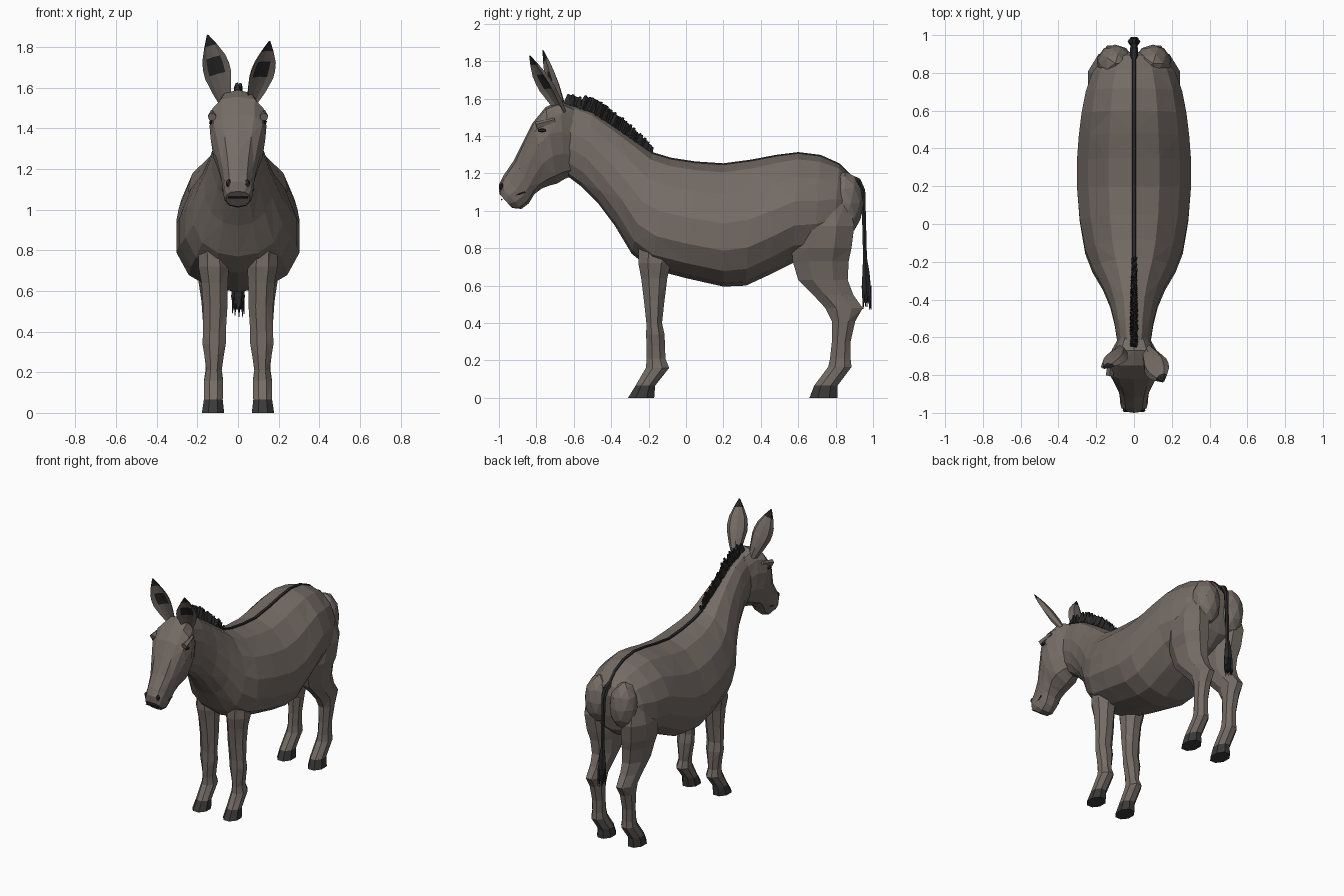
import bpy, bmesh, math, random
from mathutils import Vector, Matrix

random.seed(4)
if "Cube" in bpy.data.objects:
    bpy.data.objects.remove(bpy.data.objects["Cube"])


def material(name, color):
    m = bpy.data.materials.new(name)
    m.use_nodes = True
    m.diffuse_color = (*color, 1)
    m.node_tree.nodes["Principled BSDF"].inputs["Base Color"].default_value = (*color, 1)
    return m


COAT = material("grey brown coat", (0.175, 0.148, 0.13))
DARK = material("dark hair", (0.022, 0.021, 0.021))
HOOF = material("hoof grey", (0.042, 0.04, 0.039))


def finish(name, bm, mats, rule=None):
    bmesh.ops.recalc_face_normals(bm, faces=bm.faces)
    if rule:
        for f in bm.faces:
            f.material_index = rule(f)
    mesh = bpy.data.meshes.new(name)
    bm.to_mesh(mesh)
    bm.free()
    for m in mats:
        mesh.materials.append(m)
    ob = bpy.data.objects.new(name, mesh)
    bpy.context.collection.objects.link(ob)
    return ob


def add_loft(bm, rings):
    rows = [[bm.verts.new(p) for p in r] for r in rings]
    n = len(rows[0])
    for k, (a, b) in enumerate(zip(rows, rows[1:])):
        for i in range(n):
            j = (i + 1) % n
            # alternating diagonals give the faceted hide
            if (i + k) % 2:
                bm.faces.new((a[i], a[j], b[j]))
                bm.faces.new((a[i], b[j], b[i]))
            else:
                bm.faces.new((a[i], a[j], b[i]))
                bm.faces.new((a[j], b[j], b[i]))
    bm.faces.new(rows[0])
    bm.faces.new(rows[-1])


def loft(name, rings, mats, rule=None):
    bm = bmesh.new()
    add_loft(bm, rings)
    return finish(name, bm, mats, rule)


def section(ty, tz, by, bz, w, bias=0.0, power=1.0, n=14):
    """Upright ring between a top point and a bottom point."""
    top, bot = Vector((0, ty, tz)), Vector((0, by, bz))
    ring = []
    for i in range(n):
        a = math.tau * i / n
        c, s = math.cos(a), math.sin(a)
        v = c + bias * (1 - c * c)
        p = (top + bot) / 2 + (top - bot) / 2 * v
        p.x = math.copysign(abs(s) ** power * w, s) if abs(s) > 1e-6 else 0
        ring.append(p)
    return ring


def blob(bm, center, scale, subdiv=1):
    mat = Matrix.Translation(center) @ Matrix.Diagonal((*scale, 1))
    bmesh.ops.create_icosphere(bm, subdivisions=subdiv, radius=1, matrix=mat)


def spike(bm, base, tip, r1, r2, sides=4):
    base, tip = Vector(base), Vector(tip)
    d = tip - base
    rot = d.to_track_quat('Z', 'Y').to_matrix().to_4x4()
    bmesh.ops.create_cone(bm, cap_ends=True, segments=sides, radius1=r1, radius2=r2,
                          depth=d.length, matrix=Matrix.Translation((base + tip) / 2) @ rot)


# Torso and neck, from poll to rump
TORSO = [
    (-.61, 1.57, -.64, 1.19, .09, .0), (-.50, 1.53, -.56, 1.13, .105, 0),
    (-.38, 1.45, -.47, 1.04, .13, -.1), (-.28, 1.38, -.38, .92, .17, -.15),
    (-.18, 1.31, -.29, .77, .225, -.2), (-.08, 1.28, -.19, .69, .265, -.2),
    (.05, 1.26, 0, .64, .295, -.2), (.20, 1.25, .20, .595, .31, -.2),
    (.35, 1.27, .32, .60, .31, -.18), (.48, 1.295, .45, .66, .30, -.15),
    (.60, 1.31, .57, .72, .285, -.1), (.72, 1.295, .68, .74, .262, -.1),
    (.82, 1.25, .78, .77, .225, 0), (.89, 1.18, .86, .84, .165, 0),
    (.91, 1.11, .89, .95, .10, 0)]
loft("body_and_neck", [section(*r) for r in TORSO], [COAT])

# Buttocks
bm = bmesh.new()
for s in (-1, 1):
    blob(bm, (s * .1, .85, 1.04), (.1, .1, .17), 2)
finish("buttocks", bm, [COAT])

# Head
HEAD = [
    (-.60, 1.56, -.60, 1.19, .08, .1), (-.67, 1.59, -.65, 1.17, .115, .2),
    (-.75, 1.555, -.69, 1.145, .14, .3), (-.82, 1.47, -.73, 1.135, .135, .3),
    (-.865, 1.38, -.77, 1.12, .112, .2), (-.92, 1.27, -.81, 1.09, .088, 0),
    (-.975, 1.19, -.84, 1.04, .076, 0), (-1.0, 1.14, -.88, 1.01, .074, .1),
    (-.998, 1.09, -.93, 1.015, .06, .1)]
loft("head", [section(*r, .75, 12) for r in HEAD], [COAT])

# Brows, eyes, nostrils and mouth
brow, eyes, nose, mouth = (bmesh.new() for _ in range(4))
for s in (-1, 1):
    spike(brow, (s * .128, -.80, 1.455), (s * .122, -.70, 1.485), .022, .012, 5)
    blob(eyes, (s * .134, -.77, 1.43), (.009, .026, .011))
    blob(nose, (s * .045, -.985, 1.13), (.017, .013, .022))
    spike(mouth, (s * .055, -.972, 1.062), (s * .077, -.86, 1.1), .005, .004)
spike(mouth, (-.05, -.985, 1.06), (.05, -.985, 1.06), .005, .005)
finish("brows", brow, [COAT])
finish("eyes", eyes, [DARK])
finish("nostrils", nose, [DARK])
finish("mouth_line", mouth, [DARK])


# Ears: cupped crescents with dark tips and a dark patch inside
EAR = [(0, .028, .03), (.2, .05, .045), (.42, .068, .05), (.54, .068, .046),
       (.67, .06, .04), (.84, .034, .024), (1, .004, .004)]


def ear(name, base, tip, yaw):
    base, tip = Vector(base), Vector(tip)
    up = (tip - base).normalized()
    side = Vector((math.cos(yaw), math.sin(yaw), 0))
    side = (side - up * side.dot(up)).normalized()
    back = up.cross(side)
    rings = []
    for t, w, d in EAR:
        outer = [(math.cos(a), math.sin(a)) for a in (math.pi * i / 4 for i in range(5))]
        inner = [(x * .85, y * .45) for x, y in reversed(outer[1:-1])]
        c = base.lerp(tip, t) - back * d * .5
        rings.append([c + side * x * w + back * y * d for x, y in outer + inner])

    def rule(f):
        c = f.calc_center_median()
        t = (c - base).dot(up) / (tip - base).length
        off = (c - base).dot(side)
        inside = f.normal.dot(back) < -.1 and abs(off) < .038
        return int(t > .85 or (.42 < t < .68 and inside))
    loft(name, rings, [COAT, DARK], rule)


ear("right_ear", (-.07, -.655, 1.53), (-.15, -.765, 1.86), .25)
ear("left_ear", (.065, -.655, 1.53), (.155, -.835, 1.83), .55)

# Legs: height, back and front extents, inner and outer extents
FRONT_LEG = [
    (.90, -.25, -.05, .06, .19), (.72, -.255, -.08, .045, .195), (.64, -.24, -.10, .05, .18),
    (.52, -.225, -.115, .052, .172), (.40, -.212, -.128, .06, .172),
    (.34, -.213, -.115, .06, .175), (.28, -.212, -.112, .07, .165),
    (.21, -.21, -.11, .08, .157), (.16, -.215, -.09, .073, .167),
    (.065, -.27, -.165, .075, .168), (0, -.31, -.17, .068, .178)]
HIND_LEG = [
    (1.08, .62, .86, .10, .20), (.92, .58, .90, .05, .245), (.80, .565, .885, .04, .235),
    (.73, .57, .87, .045, .21), (.63, .60, .865, .05, .192), (.55, .68, .895, .06, .18),
    (.48, .745, .945, .068, .175), (.41, .78, .905, .073, .17), (.30, .78, .88, .08, .162),
    (.21, .77, .88, .08, .16), (.165, .76, .885, .073, .167),
    (.065, .685, .81, .075, .168), (0, .66, .81, .068, .178)]


def leg_ring(z, y0, y1, x0, x1, s, n=8):
    ring = []
    for i in range(n):
        a = math.tau * (i + .5) / n
        ring.append(Vector((s * ((x0 + x1) / 2 + (x1 - x0) / 2 * math.cos(a) * 1.08),
                            (y0 + y1) / 2 + (y1 - y0) / 2 * math.sin(a) * 1.08, z)))
    return ring


for label, table in (("front", FRONT_LEG), ("hind", HIND_LEG)):
    for s, hand in ((1, "left"), (-1, "right")):
        loft(f"{hand}_{label}_leg", [leg_ring(*r, s) for r in table], [COAT, HOOF],
             lambda f: int(f.calc_center_median().z < .065))

# Mane: a ridge of stiff tufts down the crest
crest = [Vector((0, y, z)) for y, z in
         ((-.635, 1.57), (-.5, 1.525), (-.38, 1.445), (-.28, 1.375), (-.18, 1.305))]
bm = bmesh.new()
for i in range(44):
    t = i / 44 * (len(crest) - 1)
    k = int(t)
    p = crest[k].lerp(crest[k + 1], t - k)
    h = .075 - .045 * (i / 44) ** 3 + random.uniform(-.006, .006)
    lean = Vector((random.uniform(-.014, .014), h * .35, h * .9))
    if i < 6:
        lean = Vector((random.uniform(-.025, .025), h * .1, h * .75))
    spike(bm, p, p + lean, .026 - .012 * i / 44, .007)
finish("mane", bm, [DARK])

# Stripe along the spine
bm = bmesh.new()
add_loft(bm, [[Vector((x, r[0], r[1] + dz)) for x, dz in
               ((-.011, -.004), (.011, -.004), (.009, .004), (-.009, .004))]
              for r in TORSO[4:-1]])
finish("spine_stripe", bm, [DARK])

# Tail with a tuft of hair
TAIL = [(.87, 1.18, .022), (.92, 1.16, .022), (.945, 1.11, .018), (.952, .95, .014),
        (.957, .75, .014), (.962, .67, .026), (.965, .57, .034), (.968, .51, .02)]
rings = []
for k, (y, z, r) in enumerate(TAIL):
    a, b = TAIL[max(k - 1, 0)], TAIL[min(k + 1, len(TAIL) - 1)]
    across = Vector((0, b[1] - a[1], a[0] - b[0])).normalized()
    rings.append([Vector((r * math.cos(u), y, z)) + across * r * .85 * math.sin(u)
                  for u in (math.tau * i / 6 for i in range(6))])
bm = bmesh.new()
add_loft(bm, rings)
for i in range(9):
    a = math.tau * i / 9
    x, y = math.cos(a), math.sin(a)
    spike(bm, (x * .02, .964 + y * .016, .6),
          (x * .03, .968 + y * .022, random.uniform(.47, .52)), .012, .002)
finish("tail", bm, [DARK])
